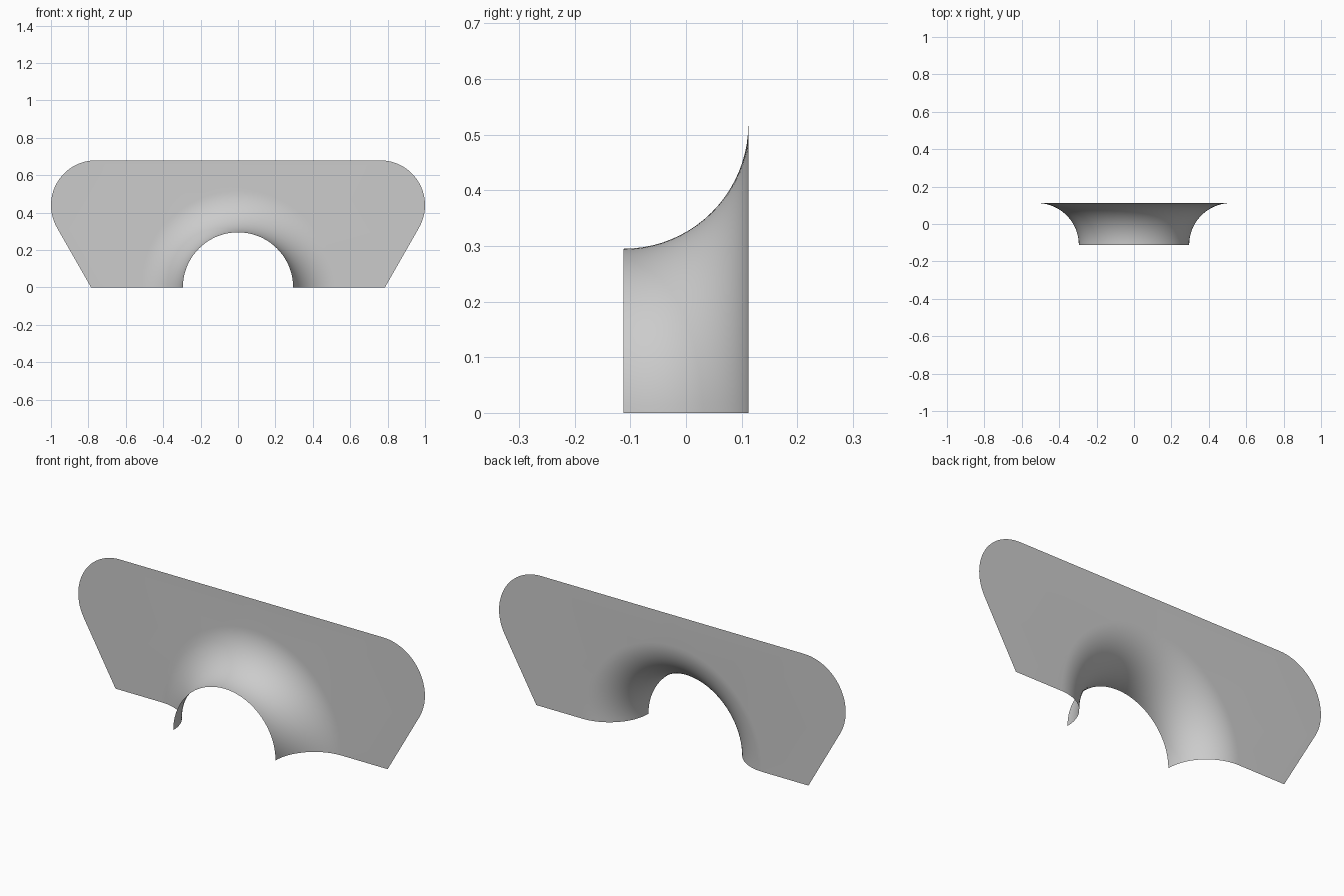
import bpy, bmesh
from math import sin, cos, pi, radians

cube = bpy.data.objects.get("Cube")
if cube:
    bpy.data.objects.remove(cube, do_unlink=True)

DEPTH = 0.112          # half the depth of the sheet
FLARE = 0.224          # radius of the flare curve
THROAT = 0.295         # radius of the arch opening
ARC_STEPS, FLARE_STEPS, CORNER_STEPS = 64, 20, 24

grey = bpy.data.materials.new("plain grey")
grey.use_nodes = True
grey.diffuse_color = (0.6, 0.6, 0.6, 1)
grey.node_tree.nodes["Principled BSDF"].inputs["Base Color"].default_value = (0.6, 0.6, 0.6, 1)

bm = bmesh.new()

# Flared arch: quarter-round profile swept through a half turn
rings = []
for i in range(FLARE_STEPS + 1):
    t = pi / 2 * i / FLARE_STEPS
    r = THROAT + FLARE * (1 - cos(t))
    y = -DEPTH + FLARE * sin(t)
    rings.append([bm.verts.new((r * cos(pi * j / ARC_STEPS), y, r * sin(pi * j / ARC_STEPS)))
                  for j in range(ARC_STEPS + 1)])
for a, b in zip(rings, rings[1:]):
    for j in range(ARC_STEPS):
        bm.faces.new((a[j], a[j + 1], b[j + 1], b[j]))

# Flat back plate: slanted sides, rounded top corners, split along the middle
corner = [(0.76 + 0.24 * cos(a), 0.44 + 0.24 * sin(a))
          for a in (radians(-30 + 120 * k / CORNER_STEPS) for k in range(CORNER_STEPS + 1))]
side = [(0.785, 0)] + corner
top = bm.verts.new((0, DEPTH, 0.68))
half = ARC_STEPS // 2
for sign, arc in ((1, rings[-1][:half + 1]), (-1, rings[-1][half:][::-1])):
    rim = [bm.verts.new((sign * x, DEPTH, z)) for x, z in side]
    bm.faces.new(rim + [top] + arc[::-1])

bmesh.ops.recalc_face_normals(bm, faces=bm.faces)
plate = max(bm.faces, key=lambda f: f.calc_area())
if plate.normal.y > 0:
    bmesh.ops.reverse_faces(bm, faces=bm.faces)
bmesh.ops.triangulate(bm, faces=[f for f in bm.faces if len(f.verts) > 4])

mesh = bpy.data.meshes.new("flared_arch_plate")
bm.to_mesh(mesh)
bm.free()
mesh.materials.append(grey)
obj = bpy.data.objects.new("flared_arch_plate", mesh)
bpy.context.collection.objects.link(obj)
bpy.context.view_layer.objects.active = obj
obj.select_set(True)
bpy.ops.object.shade_smooth_by_angle(angle=radians(30))
